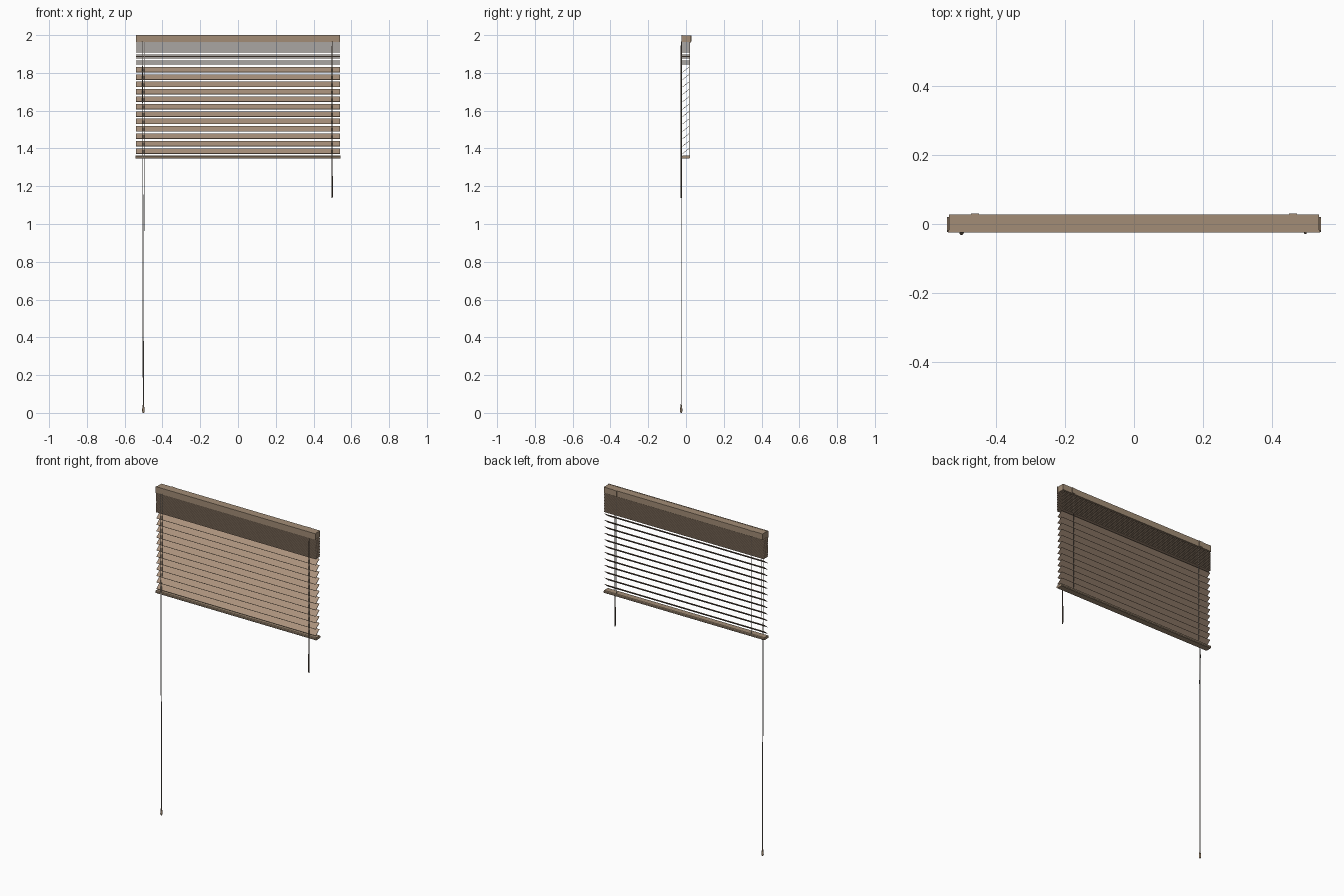
import bpy, math
from mathutils import Matrix, Vector

if "Cube" in bpy.data.objects:
    bpy.data.objects.remove(bpy.data.objects["Cube"])

def mat(name, c):
    m = bpy.data.materials.new(name)
    m.diffuse_color = (*c, 1)
    m.use_nodes = True
    m.node_tree.nodes["Principled BSDF"].inputs["Base Color"].default_value = m.diffuse_color
    return m

RAIL = mat("rail_tan", (0.36, 0.265, 0.18))
SLAT = mat("slat_tan", (0.40, 0.285, 0.20))
CORD = mat("cord_grey", (0.36, 0.33, 0.30))
DARK = mat("dark_brown", (0.13, 0.10, 0.075))

def obj(name, verts, faces, m):
    me = bpy.data.meshes.new(name)
    me.from_pydata(verts, [], faces)
    me.materials.append(m)
    o = bpy.data.objects.new(name, me)
    bpy.context.collection.objects.link(o)
    return o

def extrude_x(name, prof, x0, x1, m):
    """Prism along x from a counter-clockwise (y, z) profile."""
    n = len(prof)
    v = [(x, y, z) for x in (x0, x1) for y, z in prof]
    f = [(i, (i + 1) % n, n + (i + 1) % n, n + i) for i in range(n)]
    f = [tuple(reversed(q)) for q in f]
    f += [tuple(reversed(range(n))), tuple(range(n, 2 * n))]
    o = obj(name, v, f, m)
    import bmesh
    bm = bmesh.new()
    bm.from_mesh(o.data)
    bmesh.ops.recalc_face_normals(bm, faces=bm.faces)
    bm.to_mesh(o.data)
    bm.free()
    return o

def rect(y0, y1, z0, z1):
    return [(y0, z0), (y1, z0), (y1, z1), (y0, z1)]

def lathe(name, x, y, prof, m, n=8):
    """Turned part from (radius, z) points, bottom to top."""
    v = [(x + r * math.cos(2 * math.pi * i / n), y + r * math.sin(2 * math.pi * i / n), z)
         for r, z in prof for i in range(n)]
    f = [(k * n + i, k * n + (i + 1) % n, (k + 1) * n + (i + 1) % n, (k + 1) * n + i)
         for k in range(len(prof) - 1) for i in range(n)]
    f += [tuple(reversed(range(n))), tuple(range(len(v) - n, len(v)))]
    o = obj(name, v, f, m)
    for p in o.data.polygons[:-2]:
        p.use_smooth = True
    return o

# head rail with front valance
extrude_x("head_rail", rect(-0.018, 0.027, 1.962, 1.999), -0.538, 0.538, RAIL)
extrude_x("valance", rect(-0.024, -0.018, 1.96, 2.0), -0.541, 0.541, RAIL)

# mounting brackets behind the rail, ladder strings below them
for s in (-1, 1):
    extrude_x("bracket", rect(0.027, 0.030, 1.965, 1.999), s * 0.462 - 0.012, s * 0.462 + 0.012, RAIL)
    lathe("ladder_string", s * 0.455, 0.019, [(0.001, 1.36), (0.001, 1.963)], CORD, 6)

W, T = 0.022, 0.0011   # slat half width, half thickness

def slat(name, z, tilt):
    c, s = math.cos(tilt), math.sin(tilt)
    prof = [(-0.001 + a * c - b * s, z + a * s + b * c)
            for a, b in ((-W, -T), (W, -T), (W, T), (-W, T))]
    extrude_x(name, prof, -0.54, 0.54, SLAT)

# gathered slats lying flat under the head rail
for i in range(26):
    slat("stacked_slat", 1.844 + i * 0.0045, 0)

# open tilted slats, front edge low
for i in range(12):
    slat("open_slat", 1.386 + i * 0.0392, math.radians(38))

# bottom rail with chamfered edges
extrude_x("bottom_rail", [(-0.019, 1.346), (0.017, 1.346), (0.021, 1.350), (0.021, 1.358),
                          (0.017, 1.362), (-0.019, 1.362), (-0.023, 1.358), (-0.023, 1.350)],
          -0.543, 0.543, RAIL)

# pull cords and tassel
for x in (-0.506, -0.496):
    o = lathe("pull_cord", x, -0.0255, [(0.0015, 0.042), (0.0015, 1.965)], CORD, 6)
    for v in o.data.vertices:      # cords converge at the tassel
        if v.co.z < 1:
            v.co.x += (-0.501 - x) * 0.7
lathe("tassel", -0.501, -0.0255, [(0.004, 0.0), (0.0065, 0.008), (0.006, 0.022),
                                  (0.004, 0.036), (0.0025, 0.046)], RAIL, 10)

# tilt wand with hook
lathe("tilt_wand", 0.498, -0.0255, [(0.003, 1.138), (0.004, 1.145), (0.004, 1.25),
                                    (0.003, 1.26), (0.003, 1.945)], DARK, 8)
lathe("wand_hook", 0.498, -0.0235, [(0.0015, 1.94), (0.0015, 1.965)], DARK, 6)
